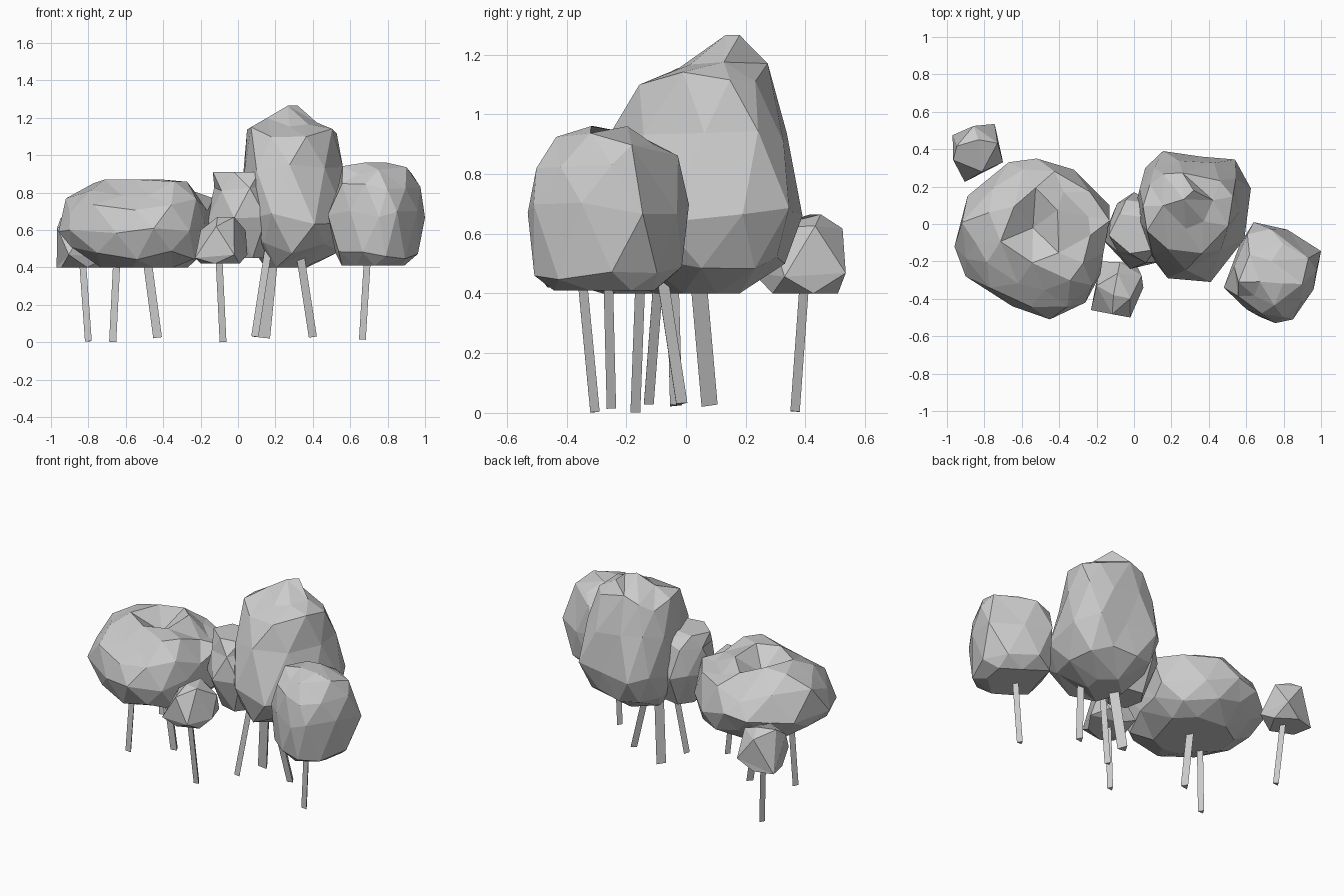
import bpy, bmesh, math, random
from mathutils import Vector

if "Cube" in bpy.data.objects:
    bpy.data.objects.remove(bpy.data.objects["Cube"])


def finish(name, bm):
    bmesh.ops.recalc_face_normals(bm, faces=bm.faces)
    mesh = bpy.data.meshes.new(name)
    bm.to_mesh(mesh)
    bm.free()
    bpy.context.collection.objects.link(bpy.data.objects.new(name, mesh))


def clump(name, outline, rings, widest, seed, dip=None, weld=0.09, rough=0.04):
    """Faceted crown: plan outline stacked in scaled, staggered rings.
    Each ring is (z, scale_x, scale_y, shift_x, shift_y)."""
    rng = random.Random(seed)
    n = len(outline)
    bulge = 0.25 + 0.25 / math.cos(math.pi / n)
    pts = [Vector(p) for p in outline]
    mid = Vector(((min(p.x for p in pts) + max(p.x for p in pts)) / 2,
                  (min(p.y for p in pts) + max(p.y for p in pts)) / 2))
    bm = bmesh.new()
    loops = []
    for i, (z, sx, sy, dx, dy) in enumerate(rings):
        loop = []
        for j in range(n):
            p = pts[j] - mid
            if (i - widest) % 2:
                p = (p + pts[(j + 1) % n] - mid) * bulge
            k = 1 if i == widest else rng.uniform(1 - 1.5 * rough, 1 + rough)
            h = 0 if i in (0, len(rings) - 1) else rng.uniform(-rough, rough) * 0.8
            loop.append(bm.verts.new((mid.x + dx + p.x * sx * k,
                                      mid.y + dy + p.y * sy * k, z + h)))
        loops.append(loop)
    for i in range(len(loops) - 1):
        a, b = loops[i], loops[i + 1]
        for j in range(n):
            m = (j + 1) % n
            if (i - widest) % 2 == 0:
                bm.faces.new((a[j], a[m], b[j]))
                bm.faces.new((a[m], b[m], b[j]))
            else:
                bm.faces.new((a[j], b[m], b[j]))
                bm.faces.new((a[j], a[m], b[m]))
    bm.faces.new(loops[0])
    if dip:
        c = bm.verts.new(dip)
        for j in range(n):
            bm.faces.new((loops[-1][j], loops[-1][(j + 1) % n], c))
    else:
        bm.faces.new(loops[-1])
    bmesh.ops.remove_doubles(bm, verts=bm.verts, dist=weld)
    finish(name, bm)


def trunk(name, foot, head, r):
    """Three-sided leaning stick."""
    foot, head = Vector(foot), Vector(head)
    head += (head - foot) * 0.25
    axis = head - foot
    bm = bmesh.new()
    bmesh.ops.create_cone(bm, cap_ends=True, segments=3, radius1=r, radius2=r,
                          depth=axis.length)
    rot = Vector((0, 0, 1)).rotation_difference(axis).to_matrix()
    for v in bm.verts:
        v.co = rot @ v.co + (foot + head) / 2
    finish(name, bm)


# Broad left crown, with a hollow on top
clump("broad_crown",
      [(-.52, .35), (-.32, .29), (-.13, .10), (-.12, -.05), (-.18, -.27),
       (-.26, -.42), (-.45, -.51), (-.65, -.44), (-.90, -.28), (-.96, -.12),
       (-.89, .15), (-.67, .33)],
      [(.40, .58, .55, .04, .02), (.48, .90, .88, .01, 0), (.60, 1, 1, 0, 0),
       (.73, .94, .89, 0, 0), (.82, .72, .66, 0, 0), (.87, .42, .42, 0, .04)],
      2, 3, dip=(-.54, -.02, .76), weld=.1, rough=.05)

# Tall crown
clump("tall_crown",
      [(.155, .39), (.36, .36), (.54, .345), (.625, .19), (.59, -.08),
       (.41, -.31), (.18, -.29), (.05, -.12), (.01, .10), (.06, .30)],
      [(.40, .36, .42, -.06, 0), (.50, .84, .86, -.01, 0), (.66, 1, 1, 0, 0),
       (.92, .93, .84, -.02, .01), (1.12, .81, .60, -.03, .02),
       (1.18, .46, .44, -.03, .08), (1.265, .10, .20, -.02, .08)],
      2, 8, weld=.1)

# Right crown
clump("right_crown",
      [(.64, .01), (.82, -.03), (1.0, -.145), (.96, -.35), (.85, -.51),
       (.755, -.53), (.60, -.455), (.48, -.34), (.565, -.11)],
      [(.41, .64, .66, -.02, 0), (.47, .96, .95, -.01, 0), (.68, 1, 1, 0, 0),
       (.84, .93, .93, 0, 0), (.92, .72, .66, 0, 0), (.96, .34, .28, 0, -.01)],
      2, 5, weld=.1, rough=.03)

# Side crown joined to the tall one
clump("middle_crown",
      [(-.09, .11), (0, .17), (.20, .06), (.15, -.20), (-.02, -.24), (-.17, -.08)],
      [(.45, .65, .60, .03, 0), (.66, 1, 1, 0, 0), (.84, .92, .88, 0, 0),
       (.91, .80, .62, -.01, 0)], 1, 2)

# Two small crowns
clump("small_front_crown",
      [(-.18, -.20), (.01, -.21), (.05, -.34), (-.02, -.50), (-.23, -.46)],
      [(.42, .85, .80, 0, 0), (.46, 1, 1, 0, 0), (.61, .92, .90, .01, 0),
       (.67, .42, .45, .04, .02)], 1, 4, rough=.02)
clump("small_back_crown",
      [(-1.0, .46), (-.95, .51), (-.745, .535), (-.70, .33), (-.905, .225)],
      [(.40, .85, .80, 0, 0), (.46, 1, 1, 0, 0), (.62, .92, .90, -.01, 0),
       (.665, .45, .45, -.03, 0)], 1, 6, rough=.02)

# Trunks
for name, foot, head, r in [
        ("broad_trunk_left", (-.67, -.175, .002), (-.65, -.16, .40), .022),
        ("broad_trunk_right", (-.43, -.04, .025), (-.48, -.05, .40), .027),
        ("tall_trunk_left", (.09, -.13, .03), (.15, -.10, .42), .022),
        ("tall_trunk_back", (.14, .07, .025), (.18, .035, .42), .036),
        ("tall_trunk_right", (.40, -.02, .03), (.34, -.08, .42), .025),
        ("right_trunk", (.665, -.255, .015), (.69, -.265, .42), .021),
        ("small_front_trunk", (-.08, -.31, .002), (-.10, -.35, .42), .021),
        ("small_back_trunk", (-.80, .36, .005), (-.83, .39, .42), .021)]:
    trunk(name, foot, head, r)
